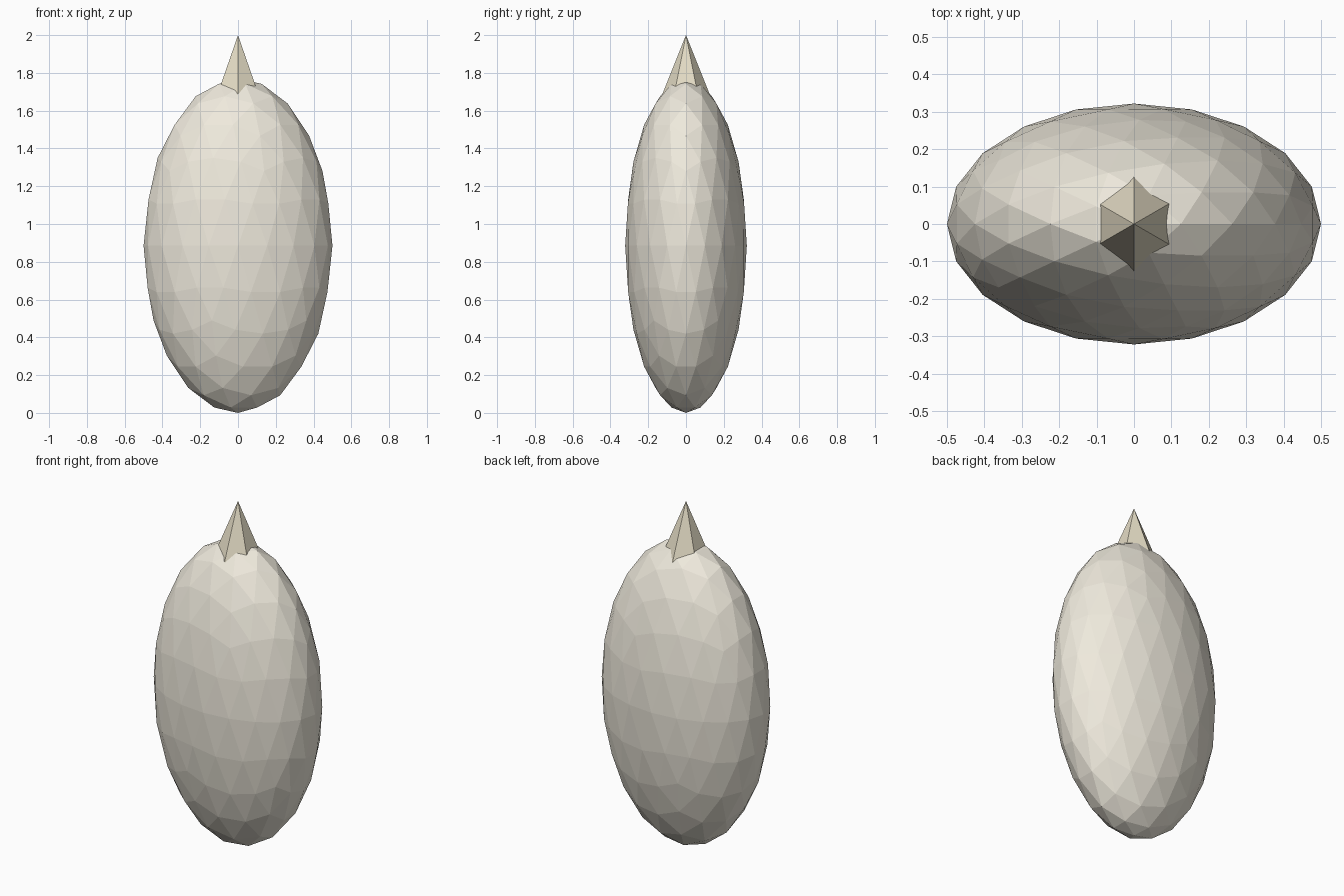
import bpy

if "Cube" in bpy.data.objects:
    bpy.data.objects.remove(bpy.data.objects["Cube"])


def finish(name, colour):
    ob = bpy.context.object
    ob.name = name
    mat = bpy.data.materials.new(name + "_colour")
    mat.diffuse_color = (*colour, 1)
    mat.use_nodes = True
    mat.node_tree.nodes["Principled BSDF"].inputs["Base Color"].default_value = mat.diffuse_color
    ob.data.materials.append(mat)
    bpy.ops.object.shade_flat()
    return ob


# Faceted egg-shaped body: an icosphere squashed front to back
bpy.ops.mesh.primitive_ico_sphere_add(subdivisions=3, radius=1, location=(0, 0, 0.885))
body = finish("body", (0.86, 0.82, 0.72))
body.scale = (0.5, 0.322, 0.885)

# Six-sided pointed tip, its base sunk into the top of the body
bpy.ops.mesh.primitive_cone_add(vertices=6, radius1=0.128, radius2=0, depth=0.32,
                                location=(0, 0, 1.84))
tip = finish("tip", (0.78, 0.72, 0.56))
